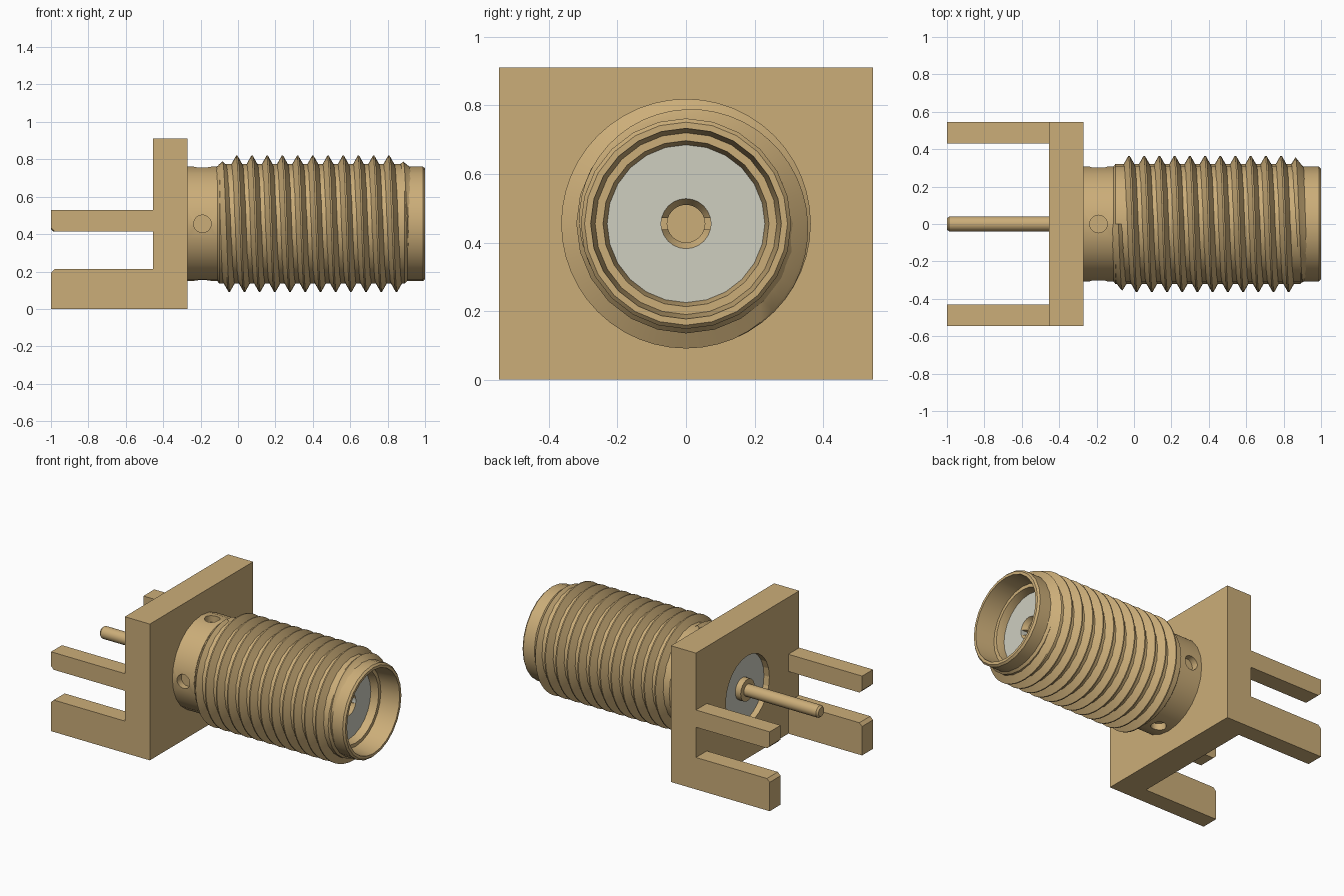
import bpy, bmesh, math

if "Cube" in bpy.data.objects:
    bpy.data.objects.remove(bpy.data.objects["Cube"])

AXIS_Z = 0.455  # height of the connector axis


def material(name, color):
    m = bpy.data.materials.new(name)
    m.diffuse_color = (*color, 1)
    m.use_nodes = True
    m.node_tree.nodes["Principled BSDF"].inputs["Base Color"].default_value = m.diffuse_color
    return m


BRASS = material("brass", (0.60, 0.42, 0.19))
WHITE = material("insulator", (0.62, 0.62, 0.53))


def finish(name, bm, mat=BRASS, smooth=False):
    bmesh.ops.remove_doubles(bm, verts=bm.verts, dist=1e-5)
    bmesh.ops.recalc_face_normals(bm, faces=bm.faces)
    me = bpy.data.meshes.new(name)
    bm.to_mesh(me)
    bm.free()
    ob = bpy.data.objects.new(name, me)
    bpy.context.collection.objects.link(ob)
    me.materials.append(mat)
    if smooth:
        shade(ob)
    return ob


def activate(ob):
    bpy.ops.object.select_all(action='DESELECT')
    ob.select_set(True)
    bpy.context.view_layer.objects.active = ob


def shade(ob):
    activate(ob)
    bpy.ops.object.shade_smooth_by_angle(angle=math.radians(28))


def lathe(name, profile, sides=24, mat=BRASS, smooth=True):
    """Revolve a closed (x, radius) profile around the connector axis."""
    bm = bmesh.new()
    rings = []
    for i in range(sides):
        a = math.tau * i / sides
        rings.append([bm.verts.new((x, r * math.cos(a), AXIS_Z + r * math.sin(a)))
                      for x, r in profile])
    n = len(profile)
    for i in range(sides):
        p, q = rings[i], rings[(i + 1) % sides]
        for j in range(n):
            k = (j + 1) % n
            if profile[j][1] == 0 and profile[k][1] == 0:
                continue
            bm.faces.new((p[j], p[k], q[k], q[j]))
    return finish(name, bm, mat, smooth)


def prism(name, outline, y0, y1):
    """Extrude an (x, z) outline along y."""
    bm = bmesh.new()
    f = bm.faces.new([bm.verts.new((x, y0, z)) for x, z in outline])
    ext = bmesh.ops.extrude_face_region(bm, geom=[f])
    for v in ext['geom']:
        if isinstance(v, bmesh.types.BMVert):
            v.co.y = y1
    return finish(name, bm)


def cut(ob, cutter):
    mod = ob.modifiers.new("cut", 'BOOLEAN')
    mod.operation, mod.solver, mod.object = 'DIFFERENCE', 'EXACT', cutter
    activate(ob)
    bpy.ops.object.modifier_apply(modifier=mod.name)
    bpy.data.objects.remove(cutter)


# Square mounting flange with a round hole for the insulator
flange = prism("flange", [(-0.455, 0), (-0.27, 0), (-0.27, 0.91), (-0.455, 0.91)],
               -0.545, 0.545)
cut(flange, lathe("hole_cutter", [(-0.6, 0), (-0.6, 0.23), (0, 0.23), (0, 0)], smooth=False))

# Four board legs, chamfered at the tips facing the board slot
c = 0.02
for side, s in (("left", -1), ("right", 1)):
    y0, y1 = sorted((0.43 * s, 0.545 * s))
    prism(side + "_lower_leg", [(-1, 0), (-0.455, 0), (-0.455, 0.213),
                                (-1 + c, 0.213), (-1, 0.213 - c)], y0, y1)
    prism(side + "_upper_leg", [(-1 + c, 0.415), (-0.455, 0.415), (-0.455, 0.53),
                                (-1, 0.53), (-1, 0.415 + c)], y0, y1)

# Barrel shell: neck, thread root, plain nose, stepped mouth and bore
barrel = lathe("barrel", [
    (-0.27, 0.23), (-0.27, 0.307), (-0.11, 0.307), (-0.10, 0.32), (0.89, 0.32),
    (0.905, 0.307), (0.988, 0.307), (1.0, 0.296), (1.0, 0.278), (0.87, 0.265),
    (0.87, 0.242), (0.82, 0.23)], smooth=False)

# Four blind holes round the neck
for k in range(4):
    a = k * math.pi / 2
    bm = bmesh.new()
    bmesh.ops.create_cone(bm, cap_ends=True, segments=20, radius1=0.047,
                          radius2=0.047, depth=0.2)
    for v in bm.verts:
        x, y, z = v.co
        z += 0.36
        v.co = (x - 0.19, y * math.cos(a) - z * math.sin(a),
                AXIS_Z + y * math.sin(a) + z * math.cos(a))
    cut(barrel, finish("dimple_cutter", bm))
shade(barrel)

# Right-hand helical thread ridge, tapered at both ends by an envelope
PITCH, STEPS = 0.0813, 48
bm = bmesh.new()
prev = None
for i in range(13 * STEPS + 1):
    t = i / STEPS
    a = math.pi / 2 + math.tau * t
    xc = 0.075 + PITCH * (t - 2.5 + 0.5)
    row = []
    for dx, r in ((-0.037, 0.305), (-0.004, 0.364), (0.004, 0.364), (0.037, 0.305)):
        x = min(max(xc + dx, -0.12), 0.93)
        r = max(0.3, min(r, 0.305 + 1.1 * min(x + 0.11, 0.91 - x)))
        row.append(bm.verts.new((x, r * math.cos(a), AXIS_Z + r * math.sin(a))))
    if prev:
        for j in range(3):
            bm.faces.new((prev[j], prev[j + 1], row[j + 1], row[j]))
    prev = row
finish("thread", bm, smooth=True)

# Insulator sleeve, recessed at the back of the flange
lathe("insulator", [(-0.415, 0.07), (-0.415, 0.23), (0.82, 0.23), (0.82, 0.073),
                    (0.6, 0.073), (0.6, 0.07)], mat=WHITE)

# Centre contact: solder pin, collar and slotted socket
contact = lathe("centre_contact", [
    (-1, 0), (-1, 0.03), (-0.988, 0.04), (-0.455, 0.04), (-0.455, 0.073),
    (0.82, 0.073), (0.79, 0.055), (0.6, 0.055), (0.6, 0)], smooth=False)
cut(contact, prism("slot_cutter", [(0.62, AXIS_Z - 0.017), (0.9, AXIS_Z - 0.017),
                                   (0.9, AXIS_Z + 0.017), (0.62, AXIS_Z + 0.017)], -0.1, 0.1))
shade(contact)
